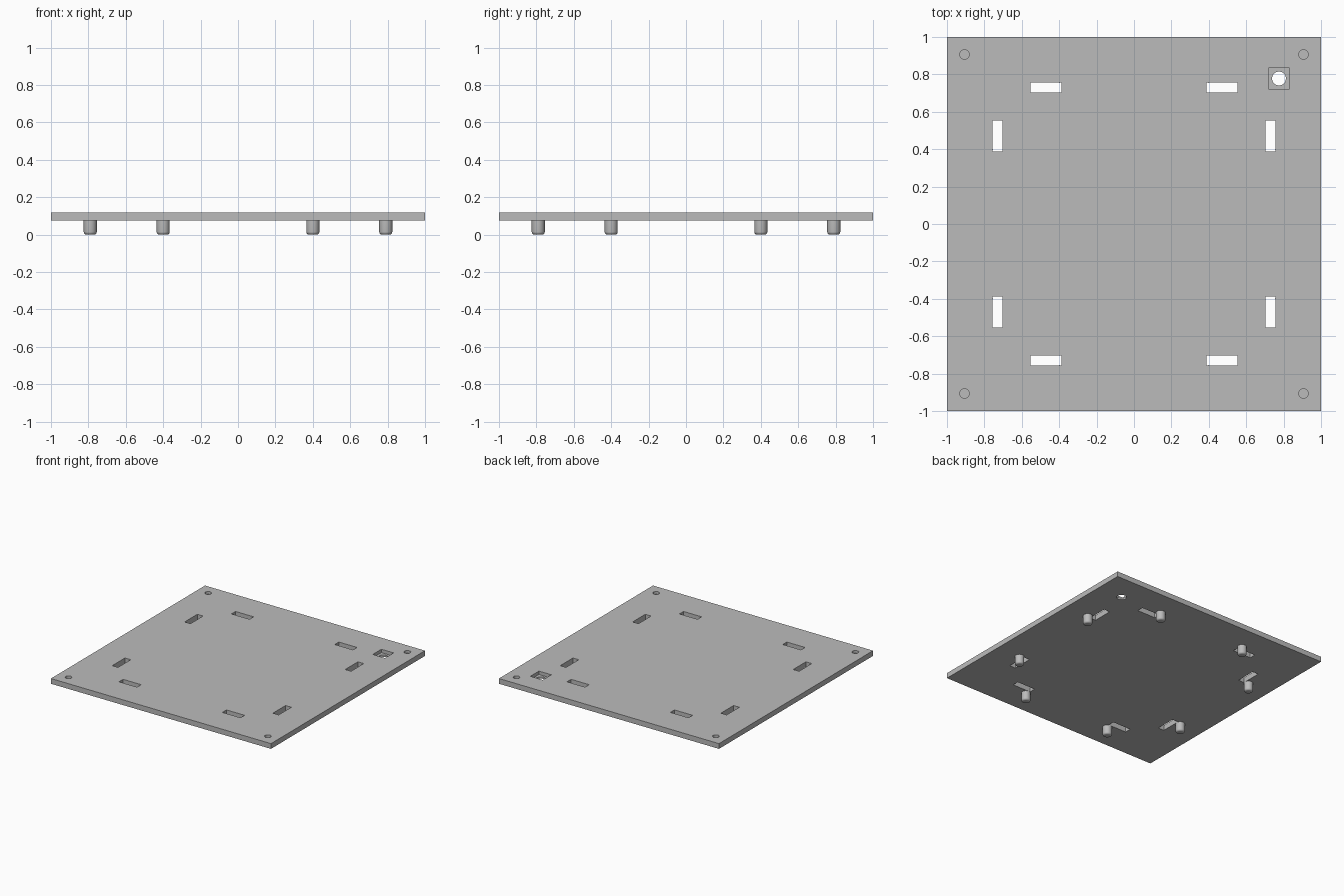
import bpy, bmesh, math
from mathutils import Matrix

cube = bpy.data.objects.get("Cube")
if cube:
    bpy.data.objects.remove(cube, do_unlink=True)

BOTTOM, TOP = 0.075, 0.118
SIGNS = (-1, 1)

grey = bpy.data.materials.new("light grey")
grey.use_nodes = True
grey.diffuse_color = (0.5, 0.5, 0.5, 1)
grey.node_tree.nodes["Principled BSDF"].inputs["Base Color"].default_value = (0.5, 0.5, 0.5, 1)


def add_box(bm, x, y, z0, z1, width, depth):
    m = Matrix.Translation((x, y, (z0 + z1) / 2)) @ Matrix.Diagonal((width, depth, z1 - z0, 1))
    return bmesh.ops.create_cube(bm, size=1, matrix=m)["verts"]


def add_cylinder(bm, x, y, z0, z1, radius, sides=32):
    m = Matrix.Translation((x, y, (z0 + z1) / 2))
    return bmesh.ops.create_cone(bm, cap_ends=True, segments=sides, radius1=radius,
                                 radius2=radius, depth=z1 - z0, matrix=m)["verts"]


def finish(bm, name):
    mesh = bpy.data.meshes.new(name)
    bm.to_mesh(mesh)
    bm.free()
    mesh.materials.append(grey)
    obj = bpy.data.objects.new(name, mesh)
    bpy.context.collection.objects.link(obj)
    return obj


def smooth(obj):
    bpy.ops.object.select_all(action='DESELECT')
    obj.select_set(True)
    bpy.context.view_layer.objects.active = obj
    bpy.ops.object.shade_smooth_by_angle(angle=math.radians(35))


# Square plate
bm = bmesh.new()
add_box(bm, 0, 0, BOTTOM, TOP, 2, 2)
plate = finish(bm, "plate")

# Cutter: slots through the plate, blind corner holes and square recess
bm = bmesh.new()
for sx in SIGNS:
    for sy in SIGNS:
        add_box(bm, sx * 0.47, sy * 0.73, 0, 0.2, 0.165, 0.053)
        add_box(bm, sx * 0.73, sy * 0.47, 0, 0.2, 0.053, 0.165)
        add_cylinder(bm, sx * 0.906, sy * 0.906, TOP - 0.022, 0.2, 0.025)
add_box(bm, 0.775, 0.778, TOP - 0.028, 0.2, 0.112, 0.112)
pockets = finish(bm, "pocket_cutter")

# Cutter: round hole in the floor of the recess
bm = bmesh.new()
add_cylinder(bm, 0.775, 0.778, 0, 0.2, 0.037)
hole = finish(bm, "hole_cutter")

for cutter in (pockets, hole):
    mod = plate.modifiers.new(cutter.name, 'BOOLEAN')
    mod.operation = 'DIFFERENCE'
    mod.solver = 'EXACT'
    mod.object = cutter
    cutter.hide_render = True

# Bake the cuts into the plate and discard the cutters
graph = bpy.context.evaluated_depsgraph_get()
plate_mesh = bpy.data.meshes.new_from_object(plate.evaluated_get(graph))
plate.modifiers.clear()
plate.data = plate_mesh
for cutter in (pockets, hole):
    bpy.data.objects.remove(cutter, do_unlink=True)
smooth(plate)

# Rounded pegs beside the slots
for sx in SIGNS:
    for sy in SIGNS:
        for px, py, kind in ((0.4, 0.79, "end"), (0.79, 0.4, "side")):
            bm = bmesh.new()
            add_cylinder(bm, sx * px, sy * py, 0, BOTTOM, 0.035)
            rim = [e for e in bm.edges if all(v.co.z < 0.001 for v in e.verts)]
            bmesh.ops.bevel(bm, geom=rim, offset=0.015, segments=4, profile=0.5,
                            affect='EDGES', clamp_overlap=True)
            side_x = "left" if sx > 0 else "right"
            side_y = "back" if sy > 0 else "front"
            smooth(finish(bm, f"{side_y}_{side_x}_{kind}_peg"))
